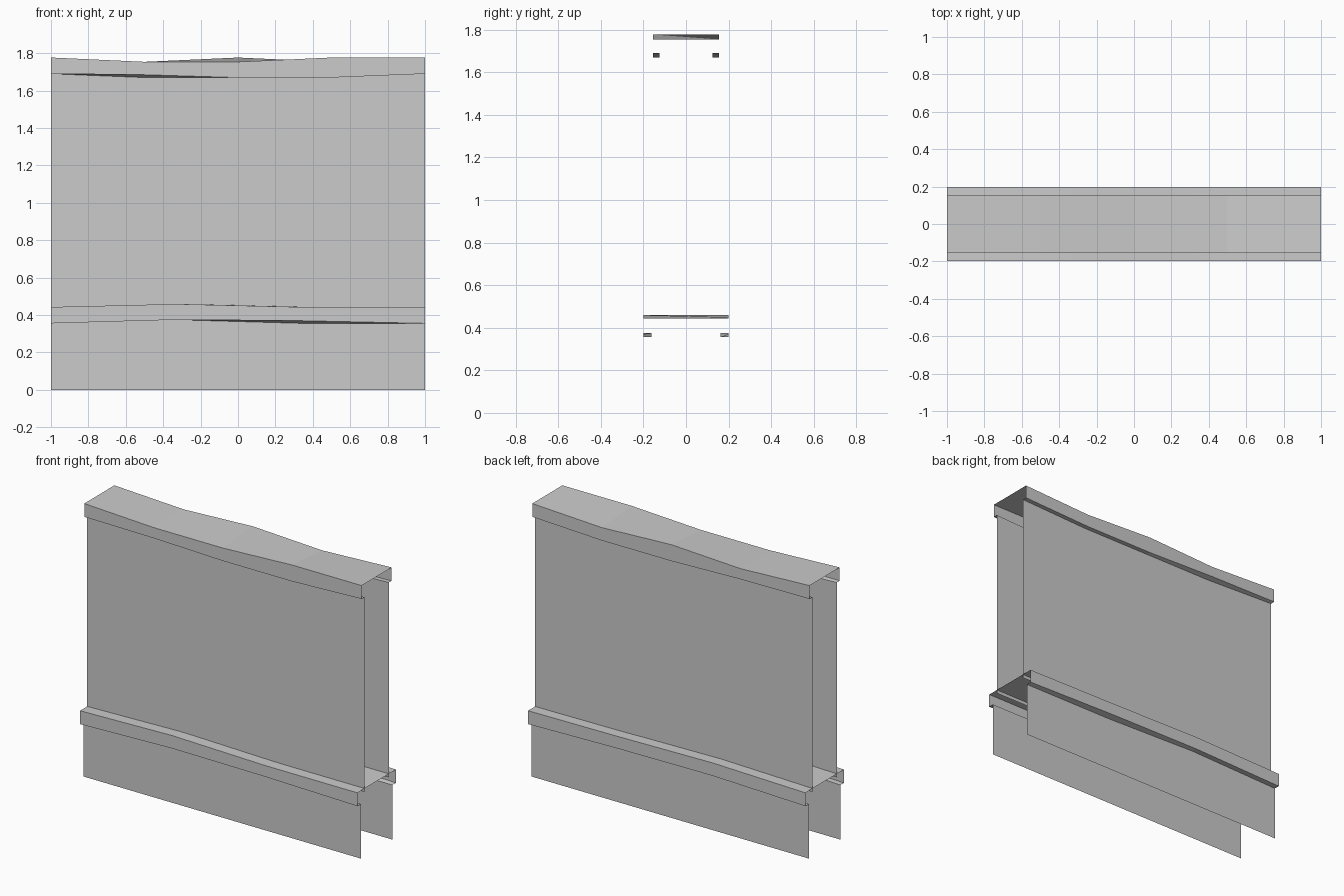
import bpy

cube = bpy.data.objects.get("Cube")
if cube:
    bpy.data.objects.remove(cube, do_unlink=True)

grey = bpy.data.materials.new("plain_grey")
grey.use_nodes = True
COLOUR = (0.6, 0.6, 0.6, 1)
grey.diffuse_color = COLOUR
grey.node_tree.nodes["Principled BSDF"].inputs["Base Color"].default_value = COLOUR


def sheet(name, rails):
    """Skin a thin open sheet over rails, each (y, heights at even steps along x)."""
    n = len(rails[0][1])
    verts = [(-1 + 2 * i / (n - 1), y, z) for y, heights in rails
             for i, z in enumerate(heights)]
    faces = [(r * n + i, r * n + i + 1, (r + 1) * n + i + 1, (r + 1) * n + i)
             for r in range(len(rails) - 1) for i in range(n - 1)]
    mesh = bpy.data.meshes.new(name)
    mesh.from_pydata(verts, [], faces)
    mesh.materials.append(grey)
    obj = bpy.data.objects.new(name, mesh)
    bpy.context.collection.objects.link(obj)


def walls(name, y, bottom, top):
    """Front and back wall panels, both facing outward."""
    foot = [bottom] * len(top)
    sheet(name + "_front", [(-y, foot), (-y, top)])
    sheet(name + "_back", [(y, top), (y, foot)])


def capping(name, inner_y, outer_y, inner, outer, front_top, back_top):
    """Channel with inward lips along its lower edges."""
    sheet(name, [(-inner_y, inner), (-outer_y, outer), (-outer_y, front_top),
                 (outer_y, back_top), (outer_y, outer), (inner_y, inner)])


# Upper wall with its uneven coping
cap_inner = [1.69, 1.67, 1.67, 1.67, 1.69]
cap_outer = [1.69, 1.685, 1.67, 1.67, 1.69]
walls("upper_wall", 0.125, 0.42, cap_inner)
capping("top_coping", 0.125, 0.155, cap_inner, cap_outer,
        [1.777, 1.754, 1.754, 1.777, 1.777],
        [1.777, 1.754, 1.777, 1.754, 1.777])

# Wider base wall with its ledge
ledge_inner = [0.356, 0.375, 0.356, 0.356]
ledge_outer = [0.356, 0.375, 0.37, 0.356]
walls("base_wall", 0.162, 0, ledge_inner)
capping("base_ledge", 0.162, 0.199, ledge_inner, ledge_outer,
        [0.443, 0.459, 0.443, 0.443],
        [0.443, 0.459, 0.449, 0.443])
